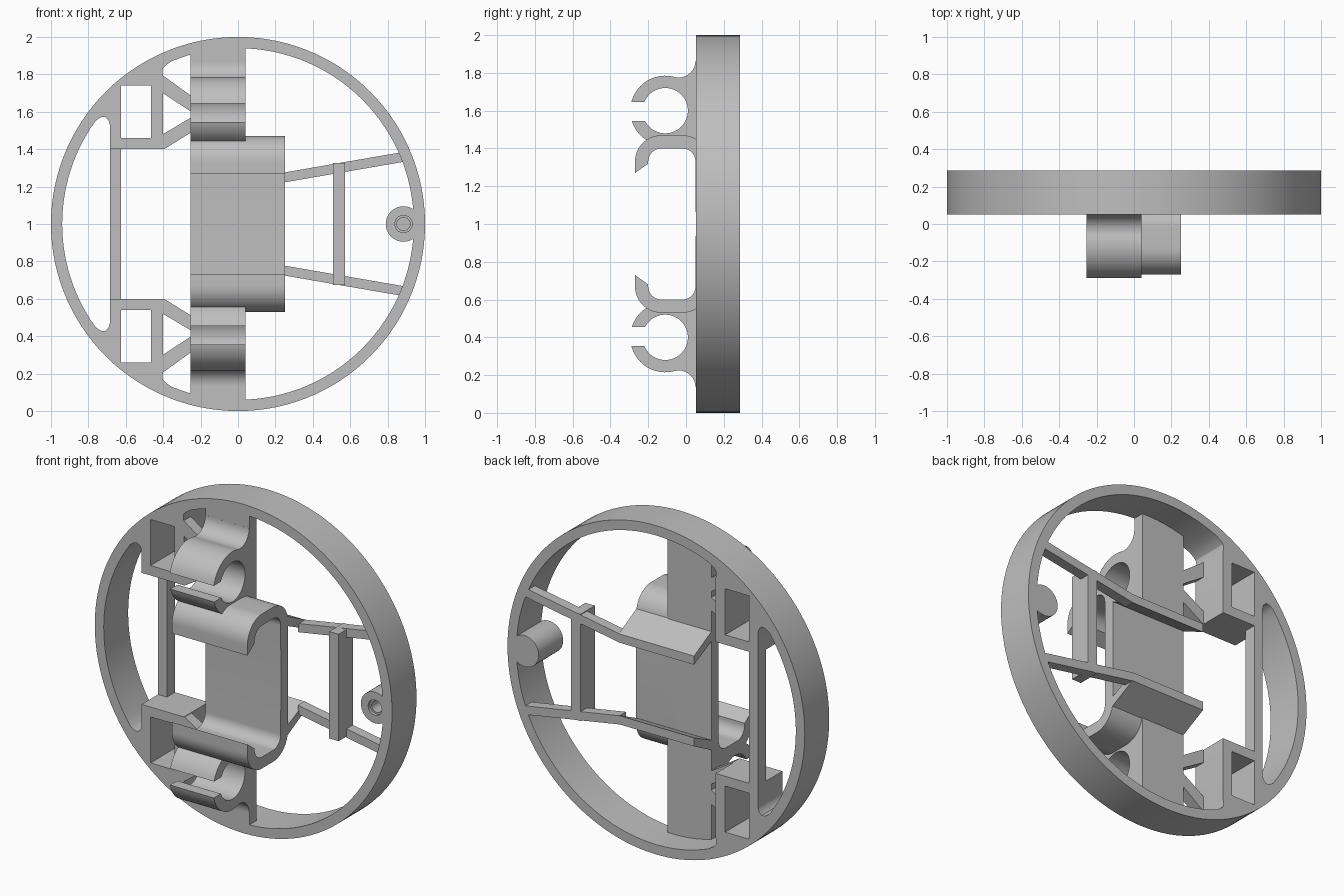
import bpy, bmesh
from math import cos, sin, radians, pi

cube = bpy.data.objects.get("Cube")
if cube:
    bpy.data.objects.remove(cube, do_unlink=True)

grey = bpy.data.materials.new("light grey")
grey.use_nodes = True
COLOUR = (0.52, 0.52, 0.52, 1)
grey.diffuse_color = COLOUR
grey.node_tree.nodes["Principled BSDF"].inputs["Base Color"].default_value = COLOUR


def arc(cx, cz, r, a0, a1, step=5):
    """Points along an arc, angles in degrees."""
    n = max(2, round(abs(a1 - a0) / step))
    return [(cx + r * cos(radians(a0 + (a1 - a0) * i / n)),
             cz + r * sin(radians(a0 + (a1 - a0) * i / n))) for i in range(n + 1)]


def circle(cx, cz, r, step=5):
    return arc(cx, cz, r, 0, 360, step)[:-1]


def rect(x0, x1, z0, z1):
    return [(x0, z0), (x1, z0), (x1, z1), (x0, z1)]


def flip(points):
    return [(a, -b) for a, b in points]


def mirrored(half):
    """Close a half outline whose two ends lie on the centre line."""
    return half + flip(half[-2:0:-1])


def extrude(name, loops, start, end, along="Y"):
    """Fill outlines (inner loops are holes), heights measured from the hub."""
    curve = bpy.data.curves.new(name, "CURVE")
    curve.dimensions = "2D"
    curve.fill_mode = "BOTH"
    curve.extrude = (end - start) / 2
    for points in loops:
        spline = curve.splines.new("POLY")
        spline.points.add(len(points) - 1)
        for p, (a, b) in zip(spline.points, points):
            p.co = (a, b, 0, 1)
        spline.use_cyclic_u = True
    obj = bpy.data.objects.new(name, curve)
    bpy.context.collection.objects.link(obj)
    mid = (start + end) / 2
    if along == "Y":
        obj.rotation_euler, obj.location = (pi / 2, 0, 0), (0, mid, 1)
    else:
        obj.rotation_euler, obj.location = (pi / 2, 0, pi / 2), (mid, 0, 1)
    bpy.ops.object.select_all(action="DESELECT")
    obj.select_set(True)
    bpy.context.view_layer.objects.active = obj
    bpy.ops.object.convert(target="MESH")
    obj = bpy.context.view_layer.objects.active
    bm = bmesh.new()
    bm.from_mesh(obj.data)
    bmesh.ops.remove_doubles(bm, verts=bm.verts, dist=0.0001)
    bmesh.ops.recalc_face_normals(bm, faces=bm.faces)
    bm.to_mesh(obj.data)
    bm.free()
    obj.data.materials.clear()
    obj.data.materials.append(grey)
    bpy.ops.object.shade_smooth_by_angle(angle=radians(30))
    return obj


FRONT, WALL, BACK = 0.052, 0.12, 0.287
LEFT, RIGHT, WIDE = -0.255, 0.04, 0.252

# Round frame with one large opening and two square windows
opening = (arc(0, 0, 0.94, 0, 112, 3)
           + [(-0.385, 0.85), (-0.4, 0.835), (-0.405, 0.815), (-0.4, 0.79)]
           + [(-0.4, 0.4), (-0.685, 0.4), (-0.685, 0.53)]
           + [(-0.692, 0.555), (-0.71, 0.573), (-0.735, 0.57)]
           + arc(0, 0, 0.94, 144, 180, 3))
window = rect(-0.625, -0.465, 0.46, 0.74)
extrude("round_frame", [circle(0, 0, 1, 3), mirrored(opening), window, flip(window)],
        FRONT, BACK)

# Flat backbone and the wide cradle with its two curled lips
extrude("backbone", [rect(LEFT, RIGHT, -0.95, 0.95)], FRONT, WALL)
cradle = ([(WALL, 0)] + arc(-0.02, 0.33, 0.14, 0, 90) + arc(-0.13, 0.33, 0.14, 90, 180)
          + [(-0.27, 0.27), (-0.2, 0.32)]
          + arc(-0.13, 0.33, 0.07, 180, 90) + arc(-0.02, 0.33, 0.07, 90, 0)
          + [(FRONT, 0)])
extrude("cradle", [mirrored(cradle)], LEFT, WIDE, "X")

# Posts tying the two halves together
extrude("left_post", [rect(-0.685, -0.625, -0.41, 0.41)], 0.21, BACK)
extrude("right_post", [rect(0.508, 0.572, -0.325, 0.325)], 0.15, BACK)

# Parts that repeat above and below the hub
clip = (arc(-0.04, 0.865, 0.09, 0, -95) + arc(-0.11, 0.6, 0.185, 72, 166)
        + arc(-0.11, 0.6, 0.12, 158, -153) + arc(-0.11, 0.6, 0.185, 197, 300)
        + [(0.06, 0.44), (0.06, 0.86)])
ledge = [(0.1, 0.37), (0.1, 0.31), (BACK, 0.222), (BACK, 0.275)]
arm = [(0.245, 0.222), (0.245, 0.275), (0.9, 0.388), (0.9, 0.335)]
upper_brace = [(-0.41, 0.8), (-0.41, 0.705), (-0.25, 0.6), (-0.25, 0.685)]
lower_brace = [(-0.41, 0.405), (-0.395, 0.4), (-0.25, 0.49), (-0.25, 0.57), (-0.41, 0.475)]
for prefix, side in (("upper", lambda p: p), ("lower", flip)):
    extrude(prefix + "_clip", [side(clip)], LEFT, RIGHT, "X")
    extrude(prefix + "_ledge", [side(ledge)], LEFT, WIDE, "X")
    extrude(prefix + "_arm", [side(arm)], 0.225, BACK)
    extrude(prefix + "_outer_brace", [side(upper_brace)], FRONT, WALL)
    extrude(prefix + "_inner_brace", [side(lower_brace)], FRONT, WALL)

# Screw boss with a stepped blind hole
bx = 0.885
extrude("boss_rim", [circle(bx, 0, 0.095, 10), circle(bx, 0, 0.046, 10)], FRONT, 0.07)
extrude("boss_bore", [circle(bx, 0, 0.095, 10), circle(bx, 0, 0.035, 10)], 0.07, 0.2)
extrude("boss_base", [circle(bx, 0, 0.095, 10)], 0.2, BACK)
